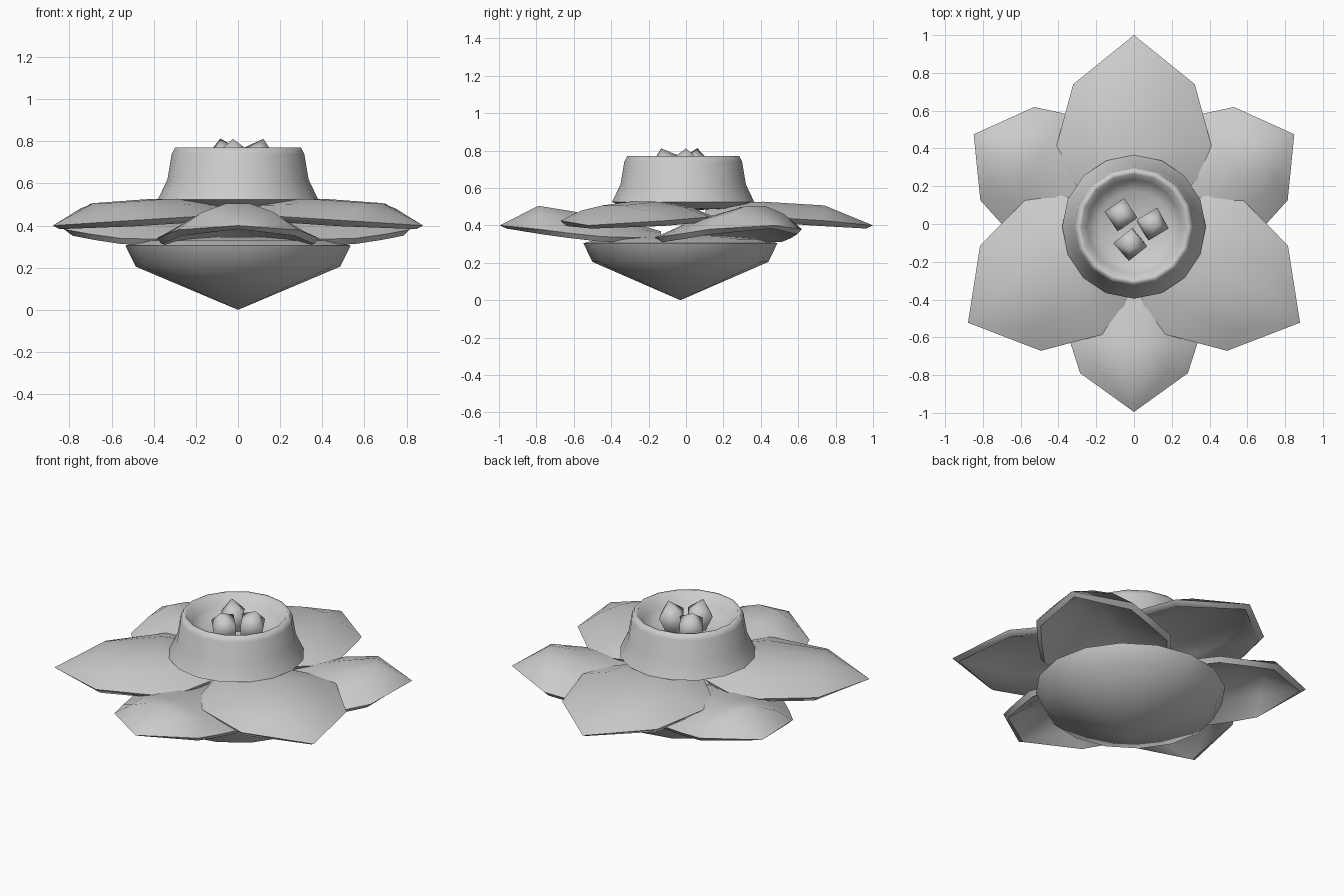
import bpy, bmesh, math
from mathutils import Matrix, Vector

if "Cube" in bpy.data.objects:
    bpy.data.objects.remove(bpy.data.objects["Cube"])

CY = -0.015  # flower axis in y


def finish(bm, name, angle):
    bmesh.ops.remove_doubles(bm, verts=bm.verts, dist=1e-4)
    bmesh.ops.recalc_face_normals(bm, faces=bm.faces)
    me = bpy.data.meshes.new(name)
    bm.to_mesh(me)
    bm.free()
    ob = bpy.data.objects.new(name, me)
    bpy.context.collection.objects.link(ob)
    bpy.ops.object.select_all(action='DESELECT')
    ob.select_set(True)
    bpy.context.view_layer.objects.active = ob
    bpy.ops.object.shade_smooth_by_angle(angle=math.radians(angle))
    return ob


def skin(bm, rows, closed):
    for a, b in zip(rows, rows[1:]):
        n = len(a)
        for i in range(n if closed else n - 1):
            j = (i + 1) % n
            bm.faces.new((a[i], a[j], b[j], b[i]))


def lathe(name, profile, sides, angle, matrix=Matrix()):
    bm = bmesh.new()
    rows = []
    for r, z in profile:
        rows.append([bm.verts.new(matrix @ Vector((
            r * math.cos(2 * math.pi * i / sides),
            r * math.sin(2 * math.pi * i / sides), z))) for i in range(sides)])
    skin(bm, rows, True)
    return finish(bm, name, angle)


def petal(name, stations, heading, thick=0.028):
    # stations: distance out, half width, ridge height, edge height
    bm = bmesh.new()
    turn = Matrix.Translation((0, CY, 0)) @ Matrix.Rotation(math.radians(heading), 4, 'Z')
    us = [-1, -0.6, -0.2, 0.2, 0.6, 1]
    layers = []
    for dz, inset in ((0, 1), (-thick, 0.94)):
        rows = []
        for r, w, zm, ze in stations:
            rows.append([bm.verts.new(turn @ Vector((
                0.4 + (r - 0.4) * inset, w * u * inset,
                ze + (zm - ze) * (1 - u * u) + (dz if w else dz * 0.6)))) for u in us])
        skin(bm, rows, False)
        layers.append(rows)
    # close the rim between the top and the slightly smaller underside
    rims = []
    for rows in layers:
        rims.append([r[0] for r in rows] + rows[-1][1:] +
                    [r[-1] for r in rows[-2::-1]] + rows[0][-2:0:-1])
    skin(bm, rims, True)
    bmesh.ops.dissolve_degenerate(bm, edges=bm.edges, dist=1e-5)
    return finish(bm, name, 75)


center = Matrix.Translation((0, CY, 0))

# conical base under the petals
lathe("flower_base", [(0, 0), (0.485, 0.205), (0.535, 0.305), (0.45, 0.328),
                      (0.22, 0.345), (0, 0.35)], 16, 85,
      Matrix.Translation((0, -0.03, 0)) @ Matrix.Diagonal((1, 0.97, 1, 1)))

# two staggered layers of three petals
lower = [(0.12, 0.18, 0.37, 0.34), (0.25, 0.32, 0.41, 0.335),
         (0.43, 0.385, 0.45, 0.34), (0.62, 0.335, 0.485, 0.36),
         (0.775, 0.285, 0.51, 0.38), (0.98, 0, 0.40, 0.40)]
upper = [(0.12, 0.2, 0.51, 0.45), (0.25, 0.335, 0.525, 0.445),
         (0.43, 0.41, 0.53, 0.445), (0.755, 0.322, 0.51, 0.425),
         (1.015, 0, 0.40, 0.40)]
for i in range(3):
    petal("lower_petal_%d" % (i + 1), lower, 30 + 120 * i)
    petal("upper_petal_%d" % (i + 1), upper, 90 + 120 * i)

# central trumpet cup with a rounded rim and hollow bowl
lathe("trumpet_cup", [(0, 0.48), (0.3, 0.49), (0.38, 0.525), (0.335, 0.62),
                      (0.315, 0.74), (0.3, 0.77), (0.28, 0.768),
                      (0.25, 0.70), (0.19, 0.66), (0, 0.645)],
      16, 85, center)

# three angular stamens leaning outwards
for i, (x, y, rot) in enumerate([(-0.07, 0.05, 25), (0.1, 0, -15), (-0.02, -0.11, 5)]):
    lean = Vector((x, y, 0.35)).to_track_quat('Z', 'Y').to_matrix().to_4x4()
    place = Matrix.Translation((x, y, 0.74)) @ lean @ Matrix.Rotation(math.radians(rot), 4, 'Z')
    lathe("stamen_%d" % (i + 1), [(0, -0.13), (0.055, -0.12), (0.09, 0), (0, 0.075)],
          4, 85, place)
